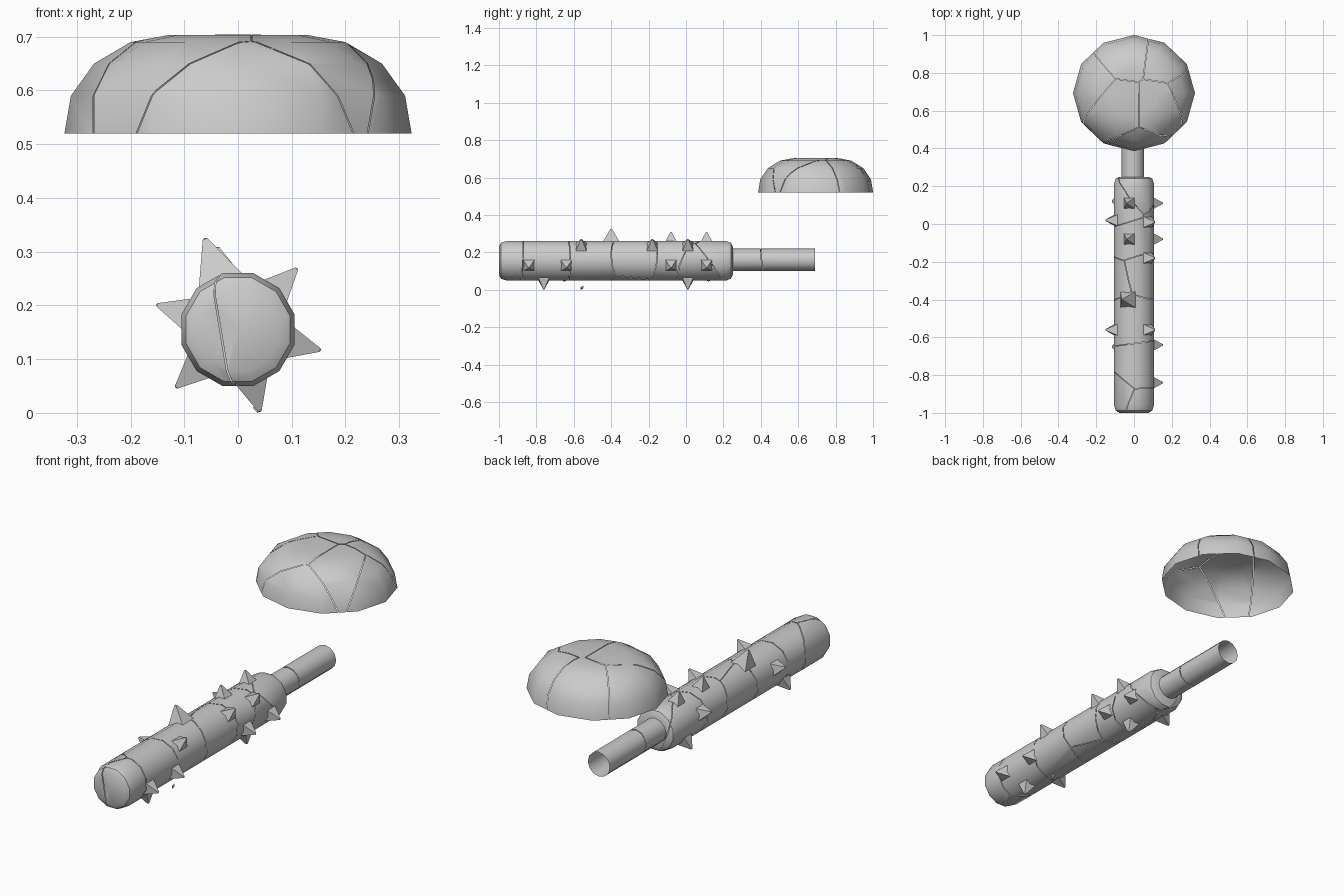
import bpy, bmesh
from math import radians, sin, cos, tau
from mathutils import Vector, Matrix

if "Cube" in bpy.data.objects:
    bpy.data.objects.remove(bpy.data.objects["Cube"])

GAP = 0.0012  # half width of the cracks
AXIS_Z = 0.155


def lathe(profile, sides, phase=0.0):
    """Revolve (radius, height) points around z."""
    bm = bmesh.new()
    rings = []
    for r, h in profile:
        if r == 0:
            rings.append([bm.verts.new((0, 0, h))] * sides)
        else:
            rings.append([bm.verts.new((r * cos(tau * i / sides + phase),
                                        r * sin(tau * i / sides + phase), h))
                          for i in range(sides)])
    for a, b in zip(rings, rings[1:]):
        for i in range(sides):
            j = (i + 1) % sides
            quad = list(dict.fromkeys((a[i], a[j], b[j], b[i])))
            bm.faces.new(quad)
    bmesh.ops.recalc_face_normals(bm, faces=bm.faces[:])
    return bm


def finish(bm, name, angle):
    mesh = bpy.data.meshes.new(name)
    bm.to_mesh(mesh)
    bm.free()
    ob = bpy.data.objects.new(name, mesh)
    bpy.context.collection.objects.link(ob)
    bpy.ops.object.select_all(action='DESELECT')
    ob.select_set(True)
    bpy.context.view_layer.objects.active = ob
    if angle:
        bpy.ops.object.shade_smooth_by_angle(angle=radians(angle))
    return ob


def shatter(bm, name, seeds, angle=40):
    """Split a shell into cells, one per seed, leaving hairline cracks."""
    seeds = [Vector(s) for s in seeds]
    for n, s in enumerate(seeds):
        piece = bm.copy()
        for o in seeds:
            if o is s:
                continue
            d = (o - s).normalized()
            bmesh.ops.bisect_plane(piece, geom=piece.verts[:] + piece.edges[:] + piece.faces[:],
                                   plane_co=(s + o) / 2 - d * GAP, plane_no=d, clear_outer=True)
        if piece.faces:
            finish(piece, f"{name}_{n + 1}", angle)
        else:
            piece.free()
    bm.free()


# lathe z axis -> y axis, on the club centre line
lay_down = Matrix.Translation((0, 0, AXIS_Z)) @ Matrix.Rotation(radians(-90), 4, 'X')

# club body with rounded ends
body = lathe([(0, -1), (0.08, -1), (0.1, -0.988), (0.109, -0.96), (0.109, 0.215),
              (0.1, 0.24), (0.08, 0.25), (0, 0.25)], 12, tau / 24)
body.transform(lay_down)
shatter(body, "club_body", [
    (-0.07, -0.92, 0.145), (0.05, -0.97, 0.165), (0.04, -0.78, 0.155),
    (0, -0.48, 0.155), (-0.04, -0.30, 0.13), (0.07, -0.27, 0.18),
    (0.01, -0.08, 0.155), (-0.05, 0.11, 0.16), (0.06, 0.06, 0.10),
    (0.05, 0.19, 0.2)])

# hollow grip tube
grip = lathe([(0.06, 0.24), (0.06, 0.69)], 12)
grip.transform(Matrix.Translation((-0.006, 0, 0.005)) @ lay_down)
shatter(grip, "grip", [(0, 0.31, 0.15), (0.005, 0.50, 0.165)])

# spikes: angle around the club -> positions along it
rows = {-14: (0.11, -0.08, -0.64, -0.84), 46: (0.01, -0.18, -0.56),
        104: (0.11, -0.08), 163: (0.02, -0.56),
        223: (0.12, -0.65), 285: (0.01, -0.76)}
spikes = [(a, y, 1.0) for a, ys in rows.items() for y in ys] + [(110, -0.4, 1.3)]
for n, (a, y, size) in enumerate(spikes):
    bm = lathe([(0, 0), (0.053, 0), (0.005, 0.074), (0, 0.076)], 4, tau / 8)
    tilt = Matrix.Rotation(radians(90 - a), 4, 'Y')
    bm.transform(Matrix.Translation((0, y, AXIS_Z)) @ tilt
                 @ Matrix.Translation((0, 0, 0.083)) @ Matrix.Diagonal((size, size, size, 1)))
    finish(bm, f"spike_{n + 1}", 30)

# loose chip of a broken spike
chip = lathe([(0, 0), (0.008, 0.012), (0, 0.028)], 4)
chip.transform(Matrix.Translation((0.036, -0.565, 0.0)) @ Matrix.Rotation(radians(-40), 4, 'X'))
finish(chip, "spike_chip", 0)

# open cracked dome
dome = lathe([(0.323, 0.52), (0.311, 0.59), (0.268, 0.65), (0.2, 0.69), (0.13, 0.703), (0, 0.704)], 12)
dome.transform(Matrix.Translation((0, 0.693, 0)) @ Matrix.Diagonal((1, 0.952, 1, 1)))
shatter(dome, "dome", [
    (-0.24, 0.74, 0.62), (-0.09, 0.61, 0.65), (0.14, 0.61, 0.65), (0.03, 0.42, 0.57),
    (0.27, 0.68, 0.60), (0.18, 0.88, 0.63), (-0.05, 0.91, 0.63)])
